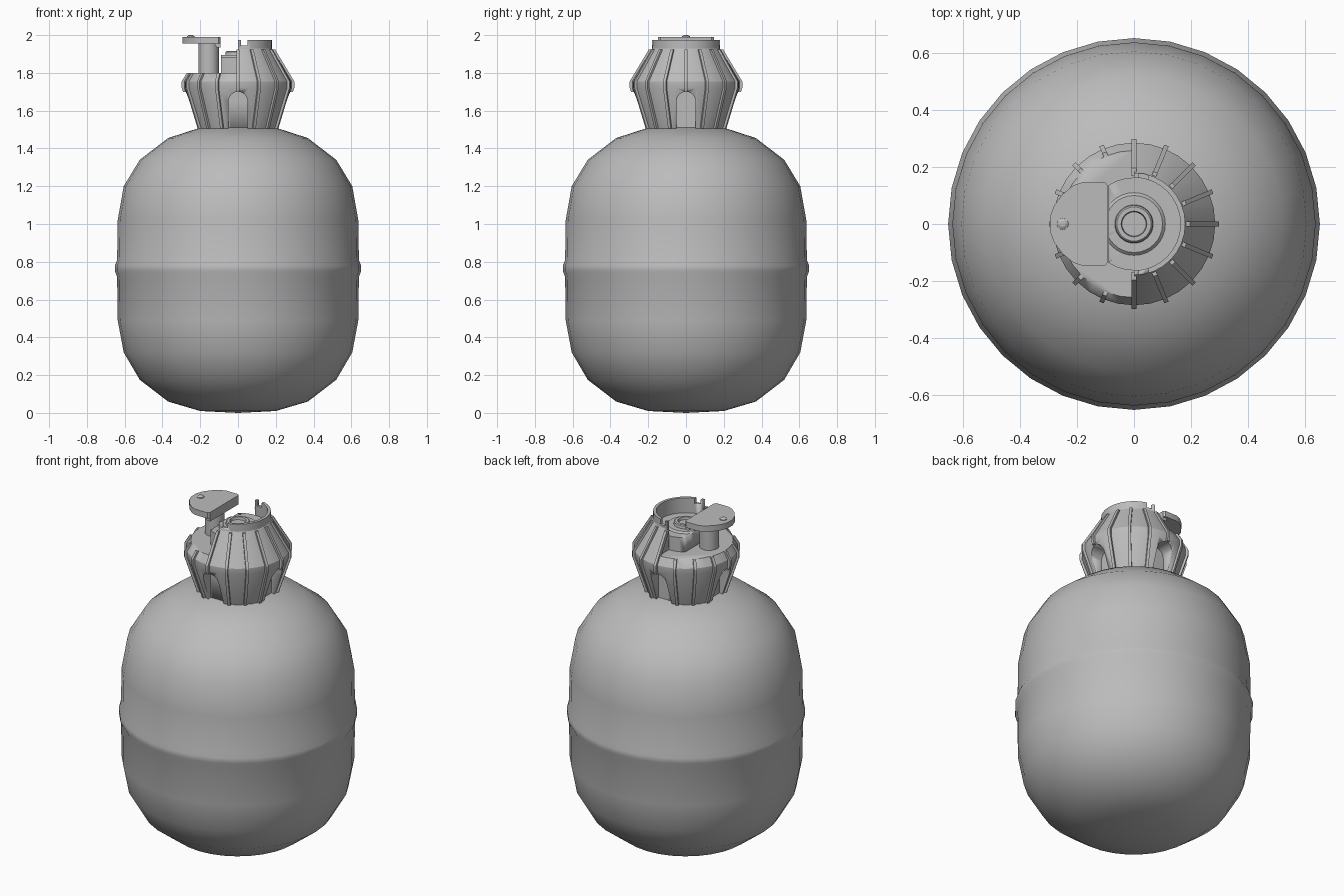
import bpy, bmesh, math
from mathutils import Vector, Matrix

cube = bpy.data.objects.get("Cube")
if cube:
    bpy.data.objects.remove(cube, do_unlink=True)

GREY = (0.5, 0.5, 0.5, 1)
metal = bpy.data.materials.new("grey_metal")
metal.use_nodes = True
metal.diffuse_color = GREY
metal.node_tree.nodes["Principled BSDF"].inputs["Base Color"].default_value = GREY


def finish(name, bm, angle=30):
    bmesh.ops.recalc_face_normals(bm, faces=bm.faces)
    mesh = bpy.data.meshes.new(name)
    bm.to_mesh(mesh)
    bm.free()
    mesh.materials.append(metal)
    obj = bpy.data.objects.new(name, mesh)
    bpy.context.collection.objects.link(obj)
    bpy.ops.object.select_all(action='DESELECT')
    obj.select_set(True)
    bpy.context.view_layer.objects.active = obj
    bpy.ops.object.shade_smooth_by_angle(angle=math.radians(angle))
    return obj


def lathe(name, profile, center=(0, 0), steps=32, angle=30):
    """Spin a closed (radius, height) profile that starts and ends on the axis."""
    bm = bmesh.new()
    verts = [bm.verts.new((r, 0, z)) for r, z in profile]
    edges = [bm.edges.new(pair) for pair in zip(verts, verts[1:])]
    bmesh.ops.spin(bm, geom=verts + edges, cent=(0, 0, 0), axis=(0, 0, 1),
                   angle=math.tau, steps=steps)
    bmesh.ops.remove_doubles(bm, verts=bm.verts, dist=0.0005)
    bmesh.ops.translate(bm, verts=bm.verts, vec=(*center, 0))
    return finish(name, bm, angle)


def prism(name, outline, direction, matrix=Matrix(), angle=30):
    """Extrude a flat outline of 3D points."""
    bm = bmesh.new()
    face = bm.faces.new([bm.verts.new(p) for p in outline])
    top = bmesh.ops.extrude_face_region(bm, geom=[face])["geom"]
    moved = [g for g in top if isinstance(g, bmesh.types.BMVert)]
    bmesh.ops.translate(bm, verts=moved, vec=direction)
    bmesh.ops.transform(bm, matrix=matrix, verts=bm.verts)
    return finish(name, bm, angle)


def box(name, low, high):
    x0, y0, z0 = low
    x1, y1, z1 = high
    return prism(name, [(x0, y0, z0), (x1, y0, z0), (x1, y1, z0), (x0, y1, z0)],
                 (0, 0, z1 - z0))


def cut(target, cutter):
    mod = target.modifiers.new("cut", 'BOOLEAN')
    mod.object = cutter
    mod.solver = 'EXACT'
    bpy.ops.object.select_all(action='DESELECT')
    target.select_set(True)
    bpy.context.view_layer.objects.active = target
    # Keep the cut ahead of the shading modifier
    bpy.ops.object.modifier_move_to_index(modifier=mod.name, index=0)
    bpy.ops.object.modifier_apply(modifier=mod.name)
    bpy.data.objects.remove(cutter, do_unlink=True)


# Tank with a raised weld seam
lathe("tank", [(0, 0), (0.2, 0.01), (0.37, 0.06), (0.52, 0.175), (0.605, 0.32),
               (0.637, 0.49), (0.64, 0.72), (0.652, 0.75), (0.652, 0.78),
               (0.64, 0.81), (0.637, 1.02), (0.605, 1.2), (0.52, 1.34),
               (0.37, 1.455), (0.2, 1.51), (0, 1.515)], angle=40)

# Collar shell, open at the top
FLOOR = 1.8
SHELL = [(0.215, 1.505), (0.285, 1.72), (0.285, 1.755), (0.18, 1.93)]
collar = lathe("collar", [(0, 1.49), (0.21, 1.49)] + SHELL +
               [(0.18, 1.975), (0.163, 1.975), (0.163, FLOOR), (0, FLOOR)])
cut(collar, box("opening_cutter", (-0.5, -0.5, FLOOR), (0, 0.5, 2.2)))
for side in (-1, 1):
    y = 0.17 * side
    cut(collar, box("notch_cutter", (0.015, y - 0.04, 1.945), (0.05, y + 0.04, 2.2)))

# Arched recesses on four sides
arch = [(-0.05, -0.5, 1.4), (0.05, -0.5, 1.4)]
for i in range(13):
    a = math.pi * i / 12
    arch.append((0.05 * math.cos(a), -0.5, 1.65 + 0.05 * math.sin(a)))
for i in range(4):
    turn = Matrix.Rotation(i * math.pi / 2, 4, 'Z')
    cut(collar, prism("arch_cutter", arch, (0, 0.31, 0), turn))


# Sixteen ribs that follow the shell
def shell_radius(z):
    for (r0, z0), (r1, z1) in zip(SHELL, SHELL[1:]):
        if z <= z1:
            return r0 + (r1 - r0) * (z - z0) / (z1 - z0)
    return SHELL[-1][0]


for i in range(16):
    a = i * math.tau / 16
    low = 1.7 if i % 4 == 0 else 1.505
    high = FLOOR if math.cos(a) < -0.01 else 1.925
    heights = [low] + [z for _, z in SHELL if low < z < high] + [high]
    outer = [(shell_radius(z) + 0.013, -0.008, z) for z in heights]
    inner = [(shell_radius(z) - 0.015, -0.008, z) for z in reversed(heights)]
    prism("collar_rib", outer + inner, (0, 0.016, 0), Matrix.Rotation(a, 4, 'Z'))

# Valve block with a flat side, and its outlet
valve = lathe("valve_block", [(0, FLOOR - 0.01), (0.163, FLOOR - 0.01),
                              (0.163, 1.885), (0.11, 1.885), (0.1, 1.895), (0, 1.895)])
cut(valve, box("flat_cutter", (-0.5, -0.5, 1.6), (-0.09, 0.5, 2.1)))
lathe("valve_outlet", [(0, 1.88), (0.07, 1.88), (0.065, 1.91), (0.06, 1.915),
                       (0.045, 1.915), (0.042, 1.9), (0, 1.9)])

# Handle: stem, rounded plate, folded lip and screw
lathe("handle_stem", [(0, 1.79), (0.054, 1.79), (0.054, 1.96), (0, 1.96)],
      center=(-0.155, 0), steps=24)
half = [(-0.092, 0.135), (-0.102, 0.147), (-0.18, 0.147), (-0.212, 0.136),
        (-0.25, 0.105), (-0.28, 0.065), (-0.295, 0.025)]
plate = half + [(x, -y) for x, y in reversed(half)]
prism("handle_plate", [(x, y, 1.955) for x, y in plate], (0, 0, 0.035))
prism("handle_lip", [(-0.092, -0.135, 1.935), (-0.092, -0.135, 1.96),
                     (-0.13, -0.135, 1.96), (-0.112, -0.135, 1.935)], (0, 0.27, 0))
lathe("handle_screw", [(0, 1.98), (0.022, 1.98), (0.02, 1.994), (0.01, 2.0), (0, 2.0)],
      center=(-0.25, 0), steps=12)
